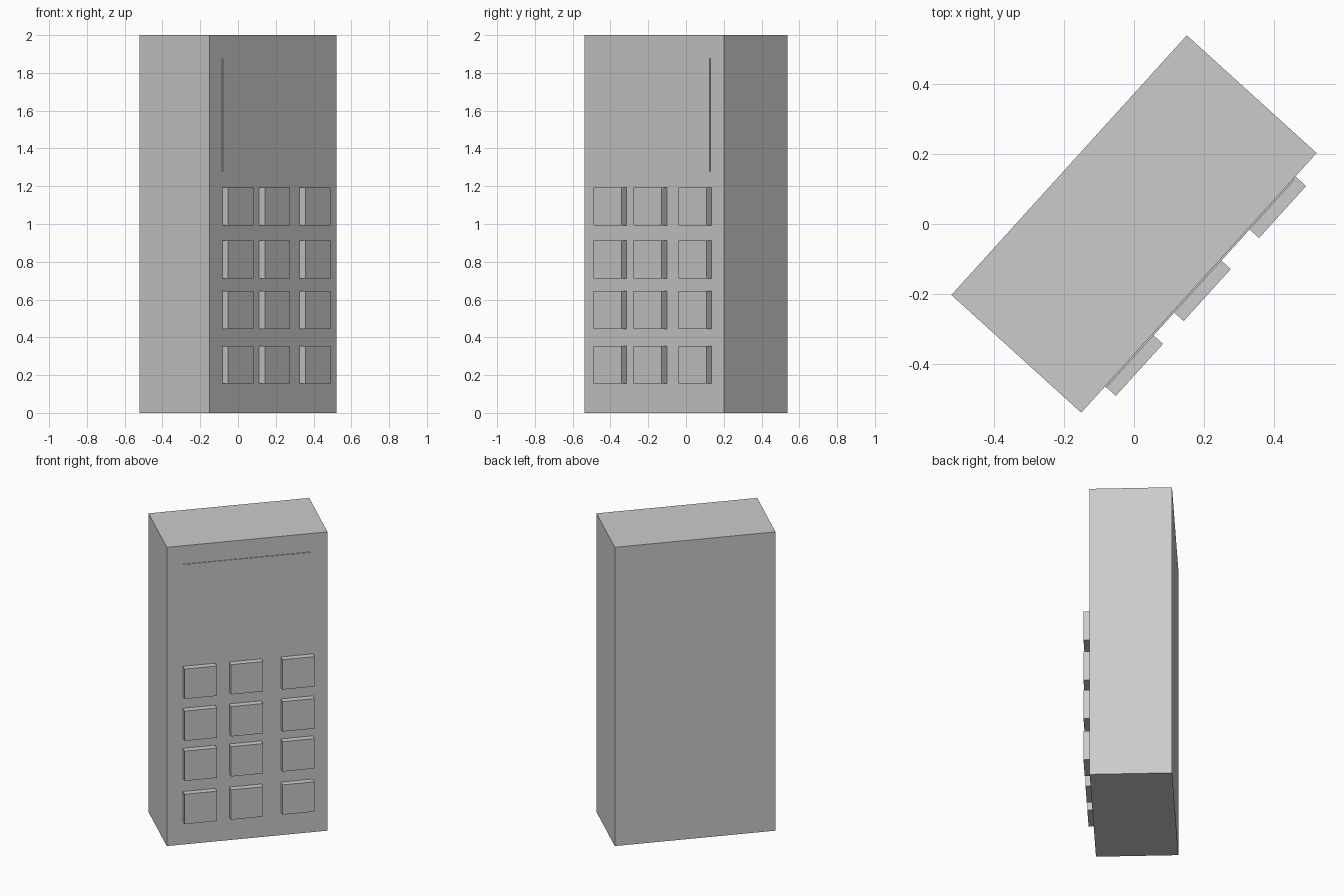
import bpy
from mathutils import Matrix, Vector
from math import radians

if "Cube" in bpy.data.objects:
    bpy.data.objects.remove(bpy.data.objects["Cube"])

TURN = Matrix.Rotation(radians(47.8), 4, 'Z')   # whole phone is turned about z
FRONT = -0.25                                   # local y of the front face


def box(name, u, v, z):
    """Box between (min, max) limits in the phone's own turned frame."""
    centre = Vector([(a + b) / 2 for a, b in (u, v, z)])
    size = Vector([b - a for a, b in (u, v, z)])
    bpy.ops.mesh.primitive_cube_add(size=1)
    ob = bpy.context.object
    ob.name = name
    ob.data.transform(Matrix.Translation(centre) @ Matrix.Diagonal(size).to_4x4())
    ob.matrix_world = TURN
    return ob


# Body
box("body", (-0.5, 0.5), (FRONT, 0.25), (0, 2))

# Thin screen panel
box("screen", (-0.4, 0.4), (FRONT - 0.005, FRONT + 0.01), (1.277, 1.877))

# Keypad: 4 rows of 3 square keys, slightly uneven spacing
for r, z in enumerate((1.093, 0.812, 0.544, 0.255)):
    for c, u in enumerate((-0.298, -0.01, 0.31)):
        box(f"key_{r + 1}_{c + 1}", (u - 0.1, u + 0.1),
            (FRONT - 0.041, FRONT + 0.01), (z - 0.1, z + 0.1))
